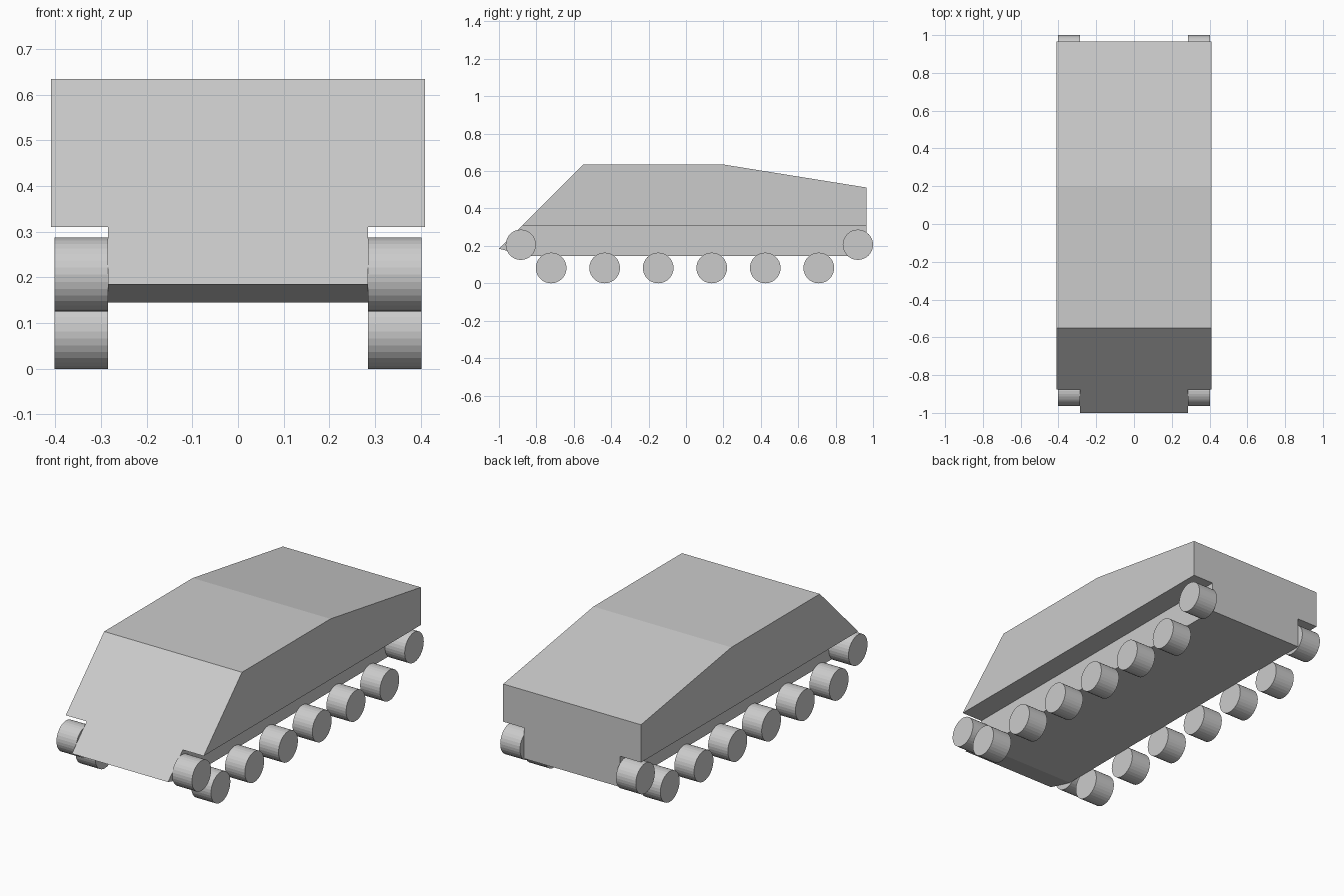
import bpy, bmesh, math
from mathutils import Matrix

if "Cube" in bpy.data.objects:
    bpy.data.objects.remove(bpy.data.objects["Cube"])


def prism(name, profile, half_width):
    """Extrude a (y, z) side profile across the vehicle's width."""
    bm = bmesh.new()
    face = bm.faces.new([bm.verts.new((-half_width, y, z)) for y, z in profile])
    ext = bmesh.ops.extrude_face_region(bm, geom=[face])
    moved = [v for v in ext["geom"] if isinstance(v, bmesh.types.BMVert)]
    bmesh.ops.translate(bm, vec=(2 * half_width, 0, 0), verts=moved)
    bmesh.ops.recalc_face_normals(bm, faces=bm.faces)
    return finish(name, bm)


def wheel(name, side, y, z, radius):
    """Faceted wheel with its axle along x."""
    inner, outer = 0.285, 0.402
    bm = bmesh.new()
    place = Matrix.Translation((side * (inner + outer) / 2, y, z)) @ Matrix.Rotation(math.pi / 2, 4, 'Y')
    bmesh.ops.create_cone(bm, cap_ends=True, segments=32, radius1=radius,
                          radius2=radius, depth=outer - inner, matrix=place)
    return finish(name, bm)


def finish(name, bm):
    mesh = bpy.data.meshes.new(name)
    bm.to_mesh(mesh)
    bm.free()
    obj = bpy.data.objects.new(name, mesh)
    bpy.context.collection.objects.link(obj)
    return obj


# Wide upper hull with sloped front plate and falling rear deck
prism("upper_hull", [(-0.875, 0.31), (-0.55, 0.635), (0.2, 0.635),
                     (0.965, 0.512), (0.965, 0.31)], 0.409)

# Narrow lower hull between the running gear, with pointed nose
prism("lower_hull", [(-1.0, 0.185), (-0.875, 0.31), (0.965, 0.31),
                     (0.965, 0.145), (-0.85, 0.145)], 0.285)

# Running gear: six road wheels plus raised end wheels per side
for side, label in ((-1, "left"), (1, "right")):
    for i in range(6):
        wheel(f"{label}_road_wheel_{i + 1}", side, -0.721 + i * 0.2862, 0.082, 0.082)
    wheel(f"{label}_front_drive_wheel", side, -0.883, 0.206, 0.081)
    wheel(f"{label}_rear_idler_wheel", side, 0.919, 0.206, 0.081)
